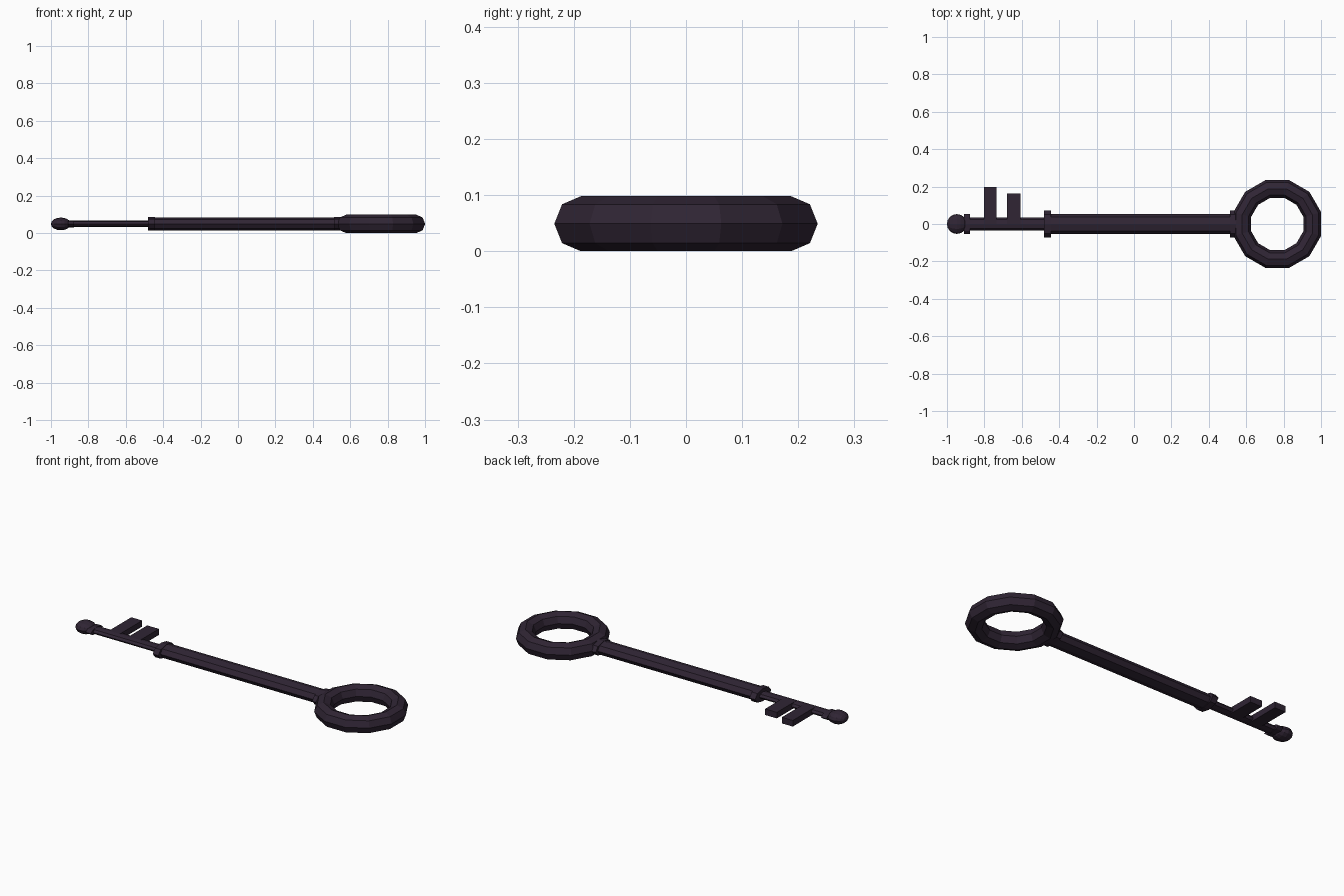
import bpy, bmesh, math
from mathutils import Matrix

if "Cube" in bpy.data.objects:
    bpy.data.objects.remove(bpy.data.objects["Cube"])

ZC = 0.049  # height of the key's centre line

iron = bpy.data.materials.new("dark purple iron")
iron.diffuse_color = (0.029, 0.018, 0.034, 1)
iron.use_nodes = True
iron.node_tree.nodes["Principled BSDF"].inputs["Base Color"].default_value = iron.diffuse_color


def finish(bm, name):
    bmesh.ops.recalc_face_normals(bm, faces=bm.faces)
    me = bpy.data.meshes.new(name)
    bm.to_mesh(me)
    bm.free()
    me.materials.append(iron)
    ob = bpy.data.objects.new(name, me)
    bpy.context.collection.objects.link(ob)
    return ob


def rod(name, x0, x1, ry, rz, sides=8):
    """Flattened prism lying along x."""
    bm = bmesh.new()
    bmesh.ops.create_cone(bm, cap_ends=True, segments=sides,
                          radius1=1, radius2=1, depth=1)
    m = (Matrix.Translation(((x0 + x1) / 2, 0, ZC))
         @ Matrix.Diagonal((x1 - x0, ry, rz, 1))
         @ Matrix.Rotation(math.pi / 2, 4, 'Y'))
    bm.transform(m)
    return finish(bm, name)


def box(name, x0, x1, y0, y1, hz):
    bm = bmesh.new()
    bmesh.ops.create_cube(bm, size=1)
    bm.transform(Matrix.Translation(((x0 + x1) / 2, (y0 + y1) / 2, ZC))
                 @ Matrix.Diagonal((x1 - x0, y1 - y0, 2 * hz, 1)))
    return finish(bm, name)


def torus(name, cx, R, r, nu, nv):
    """Faceted ring lying flat, with flat sides facing the axes."""
    bm = bmesh.new()
    grid = []
    for i in range(nu):
        a = 2 * math.pi * (i + 0.5) / nu
        row = []
        for j in range(nv):
            b = 2 * math.pi * j / nv
            d = R + r * math.cos(b)
            row.append(bm.verts.new((cx + d * math.cos(a), d * math.sin(a),
                                     ZC + r * math.sin(b))))
        grid.append(row)
    for i in range(nu):
        for j in range(nv):
            k, l = (i + 1) % nu, (j + 1) % nv
            bm.faces.new((grid[i][j], grid[k][j], grid[k][l], grid[i][l]))
    return finish(bm, name)


# handle ring
torus("handle_ring", 0.766, 0.194, 0.049, 12, 8)

# thick shaft with a collar at each end
rod("shaft", -0.47, 0.56, 0.053, 0.035)
rod("handle_collar", 0.512, 0.55, 0.072, 0.036)
rod("shaft_collar", -0.48, -0.445, 0.072, 0.036)

# thin stem, its small collar and the rounded tip
rod("stem", -0.93, -0.46, 0.034, 0.017)
rod("tip_collar", -0.91, -0.878, 0.054, 0.018)
bm = bmesh.new()
bmesh.ops.create_uvsphere(bm, u_segments=12, v_segments=8, radius=1)
bm.transform(Matrix.Translation((-0.947, 0, ZC))
             @ Matrix.Diagonal((0.053, 0.053, 0.034, 1))
             @ Matrix.Rotation(math.pi / 2, 4, 'Y'))
finish(bm, "tip")

# two teeth
box("long_tooth", -0.803, -0.735, 0.0, 0.198, 0.017)
box("short_tooth", -0.68, -0.607, 0.0, 0.164, 0.017)
